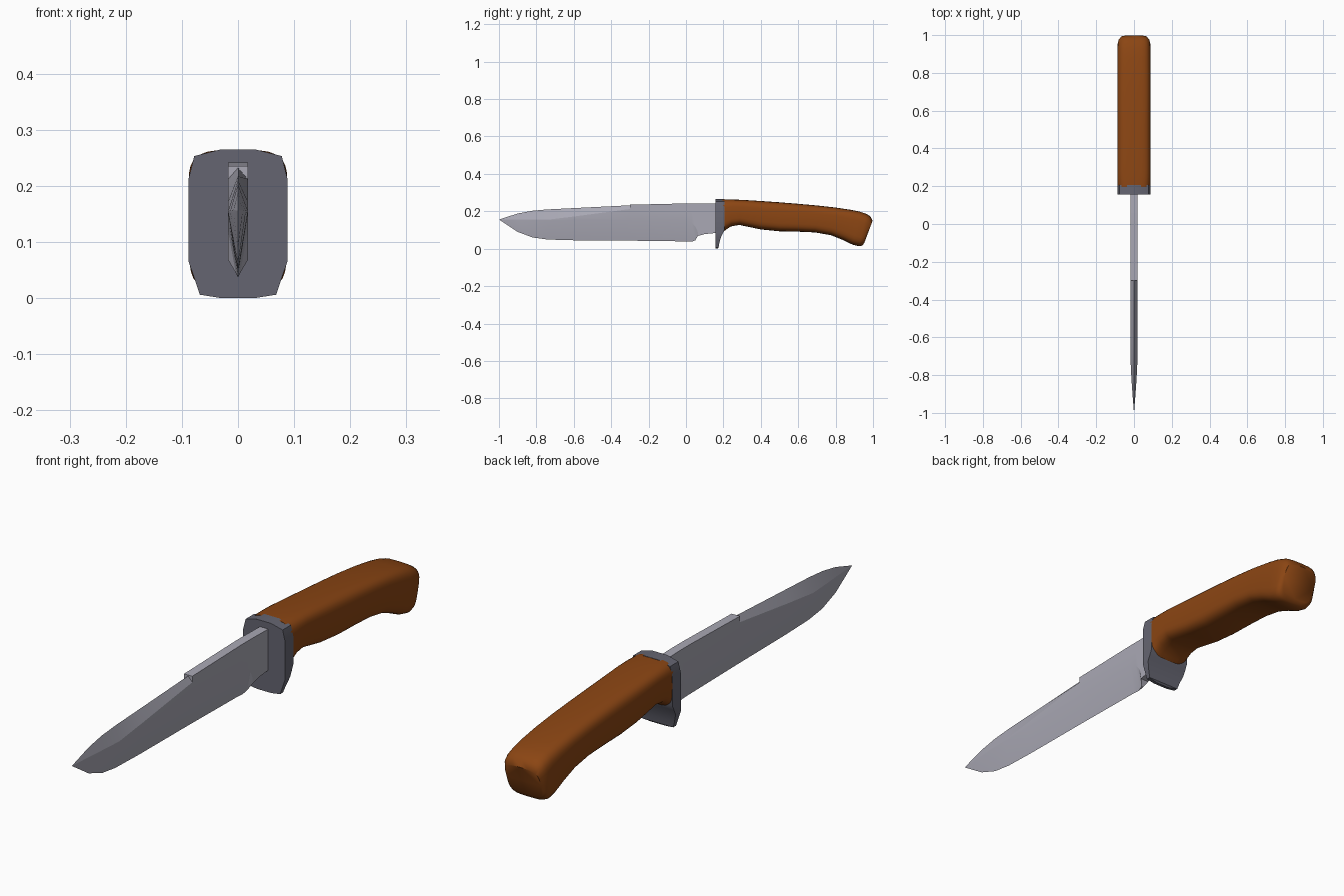
import bpy, bmesh, math


def material(name, rgb):
    m = bpy.data.materials.new(name)
    m.diffuse_color = (*rgb, 1)
    return m


steel = material("blade steel", (0.40, 0.395, 0.46))
dark = material("dark guard metal", (0.13, 0.13, 0.165))
wood = material("brown wood", (0.258, 0.060, 0.0065))


def loft(name, rings, mat, angle):
    """Skin a list of equal-length closed rings and cap both ends."""
    bm = bmesh.new()
    vs = [[bm.verts.new(p) for p in r] for r in rings]
    n = len(rings[0])
    for a, b in zip(vs, vs[1:]):
        for i in range(n):
            j = (i + 1) % n
            bm.faces.new((a[i], a[j], b[j], b[i]))
    bm.faces.new(vs[0])
    bm.faces.new(vs[-1][::-1])
    bmesh.ops.remove_doubles(bm, verts=bm.verts, dist=0.0002)
    bmesh.ops.recalc_face_normals(bm, faces=bm.faces)
    me = bpy.data.meshes.new(name)
    bm.to_mesh(me)
    bm.free()
    me.materials.append(mat)
    ob = bpy.data.objects.new(name, me)
    bpy.context.collection.objects.link(ob)
    bpy.ops.object.select_all(action='DESELECT')
    ob.select_set(True)
    bpy.context.view_layer.objects.active = ob
    bpy.ops.object.shade_smooth_by_angle(angle=math.radians(angle))
    return ob


# Blade: y, spine z, spine half width, upper ridge z, lower ridge z,
# body half width, edge z, edge half width
W = 0.0175
blade = [
    (-1.00, .156, 0, .156, .156, 0, .156, 0),
    (-0.90, .188, 0, .157, .151, .008, .090, 0),
    (-0.82, .203, 0, .156, .152, .0135, .060, 0),
    (-0.74, .210, 0, .155, .152, W, .049, 0),
    (-0.60, .217, 0, .172, .152, W, .045, 0),
    (-0.30, .232, 0, .212, .152, W, .043, 0),
    (-0.30, .235, W, .212, .152, W, .043, 0),
    (0.00, .242, W, .200, .152, W, .039, 0),
    (0.03, .242, W, .200, .140, W, .037, 0),
    (0.05, .242, W, .200, .118, W, .045, .004),
    (0.063, .242, W, .200, .090, W, .068, W),
    (0.10, .241, W, .200, .100, W, .078, W),
    (0.18, .240, W, .200, .110, W, .086, W),
]
rings = []
for y, zs, ws, zr, zl, w, ze, we in blade:
    half = [(ws, zs), (w, zr), (w, zl), (we, ze)]
    rings.append([(x, y, z) for x, z in half] +
                 [(-x, y, z) for x, z in reversed(half)])
loft("blade", rings, steel, 10)

# Guard: stacked in z, with half width and back y (flares to a thin lip below)
guard = [
    (0, .03, .168), (.006, .068, .174), (.03, .076, .178), (.065, .088, .188),
    (.085, .088, .198), (.105, .088, .207), (.213, .088, .207),
    (.253, .078, .207), (.265, .03, .207),
]
loft("guard", [[(-w, .157, z), (w, .157, z), (w, yb, z), (-w, yb, z)]
               for z, w, yb in guard], dark, 35)

# Handle: top point (y, z), bottom point (y, z), half width
handle = [
    (.195, .264, .195, .088, .087), (.22, .264, .215, .102, .0875),
    (.25, .263, .24, .119, .088), (.30, .261, .285, .127, .088),
    (.40, .255, .40, .103, .088), (.50, .248, .50, .093, .088),
    (.60, .240, .60, .091, .088), (.70, .231, .69, .087, .088),
    (.80, .220, .775, .072, .088), (.88, .208, .84, .046, .088),
    (.93, .198, .89, .022, .088), (.965, .186, .925, .013, .087),
    (.985, .173, .943, .017, .083), (.998, .150, .953, .030, .073),
]
SEG = 32


def power(v, e):
    return math.copysign(abs(v) ** e, v)


rings = []
for yt, zt, yb, zb, w in handle:
    ring = []
    for i in range(SEG):
        a = 2 * math.pi * i / SEG
        s = power(math.sin(a), .5)
        t = (1 + s) / 2
        ring.append((w * power(math.cos(a), .5),
                     yb + (yt - yb) * t, zb + (zt - zb) * t))
    rings.append(ring)
loft("handle", rings, wood, 50)
